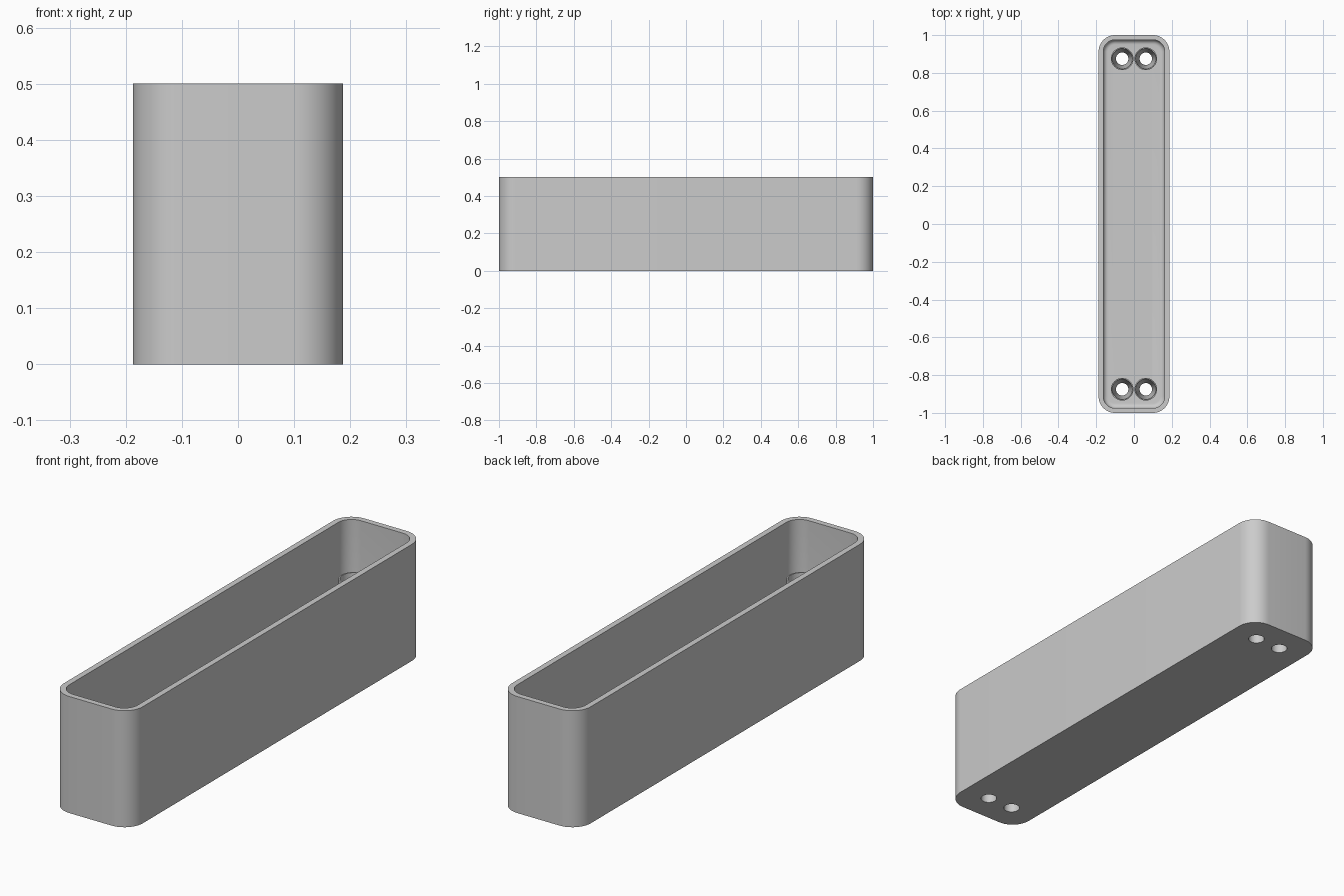
import bpy, bmesh, math

if "Cube" in bpy.data.objects:
    bpy.data.objects.remove(bpy.data.objects["Cube"])

HALF_X, HALF_Y, HEIGHT = 0.1875, 1.0, 0.5
CORNER, WALL, FLOOR, FILLET = 0.0875, 0.025, 0.025, 0.025
HOLE_R, POST_R, POST_TOP = 0.033, 0.06, 0.3
HOLES = [(sx * 0.0625, sy * 0.875) for sx in (-1, 1) for sy in (-1, 1)]

grey = bpy.data.materials.new("light_grey")
grey.use_nodes = True
colour = (0.6, 0.6, 0.6, 1)
grey.diffuse_color = colour
grey.node_tree.nodes["Principled BSDF"].inputs["Base Color"].default_value = colour


def finish(bm, name):
    bmesh.ops.recalc_face_normals(bm, faces=bm.faces)
    mesh = bpy.data.meshes.new(name)
    bm.to_mesh(mesh)
    bm.free()
    mesh.materials.append(grey)
    obj = bpy.data.objects.new(name, mesh)
    bpy.context.collection.objects.link(obj)
    return obj


def select(obj):
    bpy.ops.object.select_all(action="DESELECT")
    obj.select_set(True)
    bpy.context.view_layer.objects.active = obj


def smooth(obj):
    select(obj)
    bpy.ops.object.shade_smooth_by_angle(angle=math.radians(30))


def rounded_loop(bm, inset, z, steps=12):
    """Rounded rectangle, moved inwards by inset, at height z."""
    r = CORNER - inset
    loop = []
    for i, (sx, sy) in enumerate([(1, 1), (-1, 1), (-1, -1), (1, -1)]):
        for k in range(steps + 1):
            a = math.pi / 2 * (i + k / steps)
            loop.append(bm.verts.new((sx * (HALF_X - CORNER) + r * math.cos(a),
                                      sy * (HALF_Y - CORNER) + r * math.sin(a), z)))
    return loop


def bridge(bm, a, b):
    for i in range(len(a)):
        j = (i + 1) % len(a)
        bm.faces.new((a[i], a[j], b[j], b[i]))


# Open box: outer wall, rim, inner wall and filleted floor
sections = [(0, 0), (0, HEIGHT), (WALL, HEIGHT)]
for k in range(7):
    t = math.pi / 2 * k / 6
    sections.append((WALL + FILLET * (1 - math.cos(t)),
                     FLOOR + FILLET * (1 - math.sin(t))))
bm = bmesh.new()
loops = [rounded_loop(bm, inset, z) for inset, z in sections]
for a, b in zip(loops, loops[1:]):
    bridge(bm, a, b)
bm.faces.new(loops[0])
bm.faces.new(loops[-1])
box = finish(bm, "box")

# Drill the four holes through the floor
bm = bmesh.new()
for x, y in HOLES:
    made = bmesh.ops.create_cone(bm, cap_ends=True, segments=40, radius1=HOLE_R,
                                 radius2=HOLE_R, depth=0.2)
    bmesh.ops.translate(bm, verts=made["verts"], vec=(x, y, 0))
cutter = finish(bm, "hole_cutter")
cutter.hide_render = True
drill = box.modifiers.new("holes", "BOOLEAN")
drill.operation = "DIFFERENCE"
drill.solver = "EXACT"
drill.object = cutter
select(box)
bpy.ops.object.modifier_apply(modifier="holes")
bpy.data.objects.remove(cutter)
smooth(box)

# Hollow posts over the holes, each with a tapered bore
profile = [(POST_R, FLOOR - 0.005), (POST_R, POST_TOP),
           (POST_R - 0.006, POST_TOP), (HOLE_R, FLOOR - 0.005)]
for n, (x, y) in enumerate(HOLES, 1):
    bm = bmesh.new()
    rings = []
    for r, z in profile:
        rings.append([bm.verts.new((x + r * math.cos(math.tau * k / 40),
                                    y + r * math.sin(math.tau * k / 40), z))
                      for k in range(40)])
    for a, b in zip(rings, rings[1:] + rings[:1]):
        bridge(bm, a, b)
    smooth(finish(bm, f"hollow_post_{n}"))
